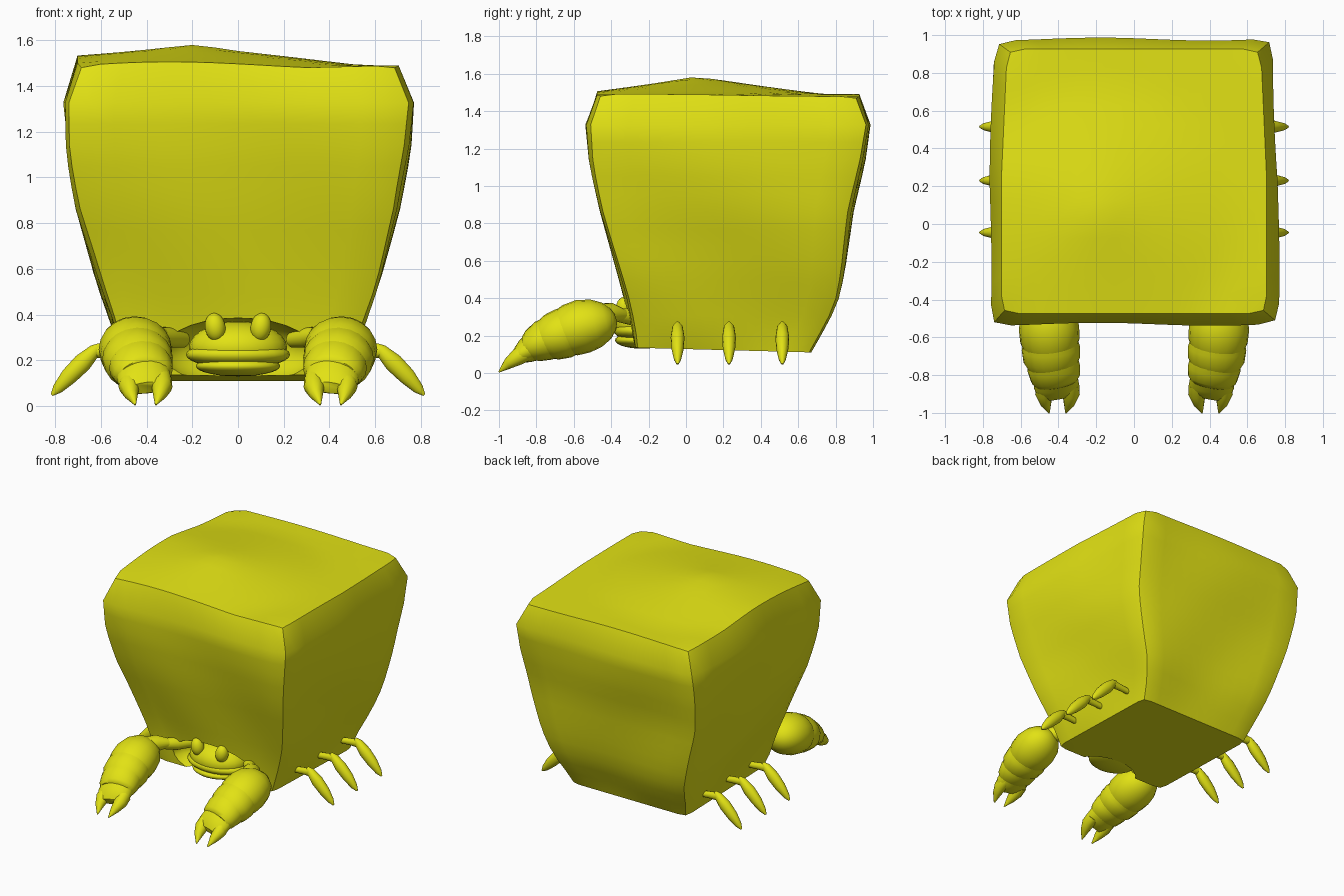
import bpy, bmesh, math
from mathutils import Vector, Matrix

if "Cube" in bpy.data.objects:
    bpy.data.objects.remove(bpy.data.objects["Cube"])

yellow = bpy.data.materials.new("yellow")
yellow.diffuse_color = (0.76, 0.76, 0.007, 1)
yellow.use_nodes = True
yellow.node_tree.nodes["Principled BSDF"].inputs["Base Color"].default_value = yellow.diffuse_color


def finish(name, bm, angle=40):
    bmesh.ops.recalc_face_normals(bm, faces=bm.faces)
    me = bpy.data.meshes.new(name)
    bm.to_mesh(me)
    bm.free()
    me.materials.append(yellow)
    ob = bpy.data.objects.new(name, me)
    bpy.context.collection.objects.link(ob)
    smooth(ob, angle)
    return ob


def smooth(ob, angle):
    bpy.ops.object.select_all(action='DESELECT')
    ob.select_set(True)
    bpy.context.view_layer.objects.active = ob
    bpy.ops.object.shade_smooth_by_angle(angle=math.radians(angle))


def ellipsoid(name, loc, radii, rot=None):
    bm = bmesh.new()
    bmesh.ops.create_uvsphere(bm, u_segments=24, v_segments=14, radius=1)
    m = Matrix.Translation(loc) @ (rot or Matrix()) @ Matrix.Diagonal((*radii, 1))
    bm.transform(m)
    return finish(name, bm, 80)


def loft(name, stations, sides=20, ref=(1, 0, 0), angle=50):
    """Elliptical tube through stations (centre, half width along ref, half height)."""
    bm = bmesh.new()
    pts = [Vector(s[0]) for s in stations]
    rings = []
    for i, (c, a, b) in enumerate(stations):
        t = (pts[min(i + 1, len(pts) - 1)] - pts[max(i - 1, 0)]).normalized()
        r = Vector(ref)
        u = (r - t * r.dot(t)).normalized()
        v = t.cross(u)
        rings.append([bm.verts.new(pts[i] + u * a * math.cos(k * math.tau / sides)
                                   + v * b * math.sin(k * math.tau / sides)) for k in range(sides)])
    for p, q in zip(rings, rings[1:]):
        for k in range(sides):
            n = (k + 1) % sides
            bm.faces.new((p[k], p[n], q[n], q[k]))
    bm.faces.new(rings[0])
    bm.faces.new(rings[-1])
    return finish(name, bm, angle)


def lookup(table, z):
    for a, b in zip(table, table[1:]):
        if z <= b[0]:
            f = max(0, (z - a[0]) / (b[0] - a[0]))
            return [p + (q - p) * f for p, q in zip(a, b)]
    return table[-1]


# Boulder shell: height, half width, front y, back y
PROFILE = [(0.12, 0.47, -0.27, 0.67), (0.36, 0.55, -0.315, 0.80), (0.53, 0.61, -0.36, 0.84),
           (0.87, 0.705, -0.455, 0.89), (1.12, 0.75, -0.51, 0.95), (1.42, 0.768, -0.54, 0.992)]
bm = bmesh.new()
bmesh.ops.create_cube(bm, size=2)
bmesh.ops.subdivide_edges(bm, edges=bm.edges[:], cuts=13, use_grid_fill=True)
for vert in bm.verts:
    u, v, w = vert.co
    z = 0.12 + 1.30 * (w + 1) / 2
    _, hw, y0, y1 = lookup(PROFILE, z)
    yc, hd = (y0 + y1) / 2, (y1 - y0) / 2
    top = w > 0.999
    s = 1.0
    if abs(u) > 0.999 and abs(v) > 0.999:
        s = 0.975                                 # soften the upright corners
    if top:
        s *= 0.915
        z = 1.485 + 0.006 * math.sin(3 * u + 2 * v)
        d = math.hypot((u + 0.27) / 1.05, (v + 0.25) / 1.0)
        z += 0.10 * max(0, 1 - d) ** 1.1          # off-centre peak
        z += 0.025 * max(0, -u) * (1 - abs(v))
        if abs(u) > 0.999 and abs(v) > 0.999:
            z -= 0.01
    x = u * hw * s * (1 - 0.045 * max(0, v) * max(0, w))
    y = yc + v * hd * s
    # gentle unevenness of the stone walls
    if abs(w) < 0.95:
        x += 0.008 * math.sin(4 * w + 3 * v) * abs(u)
        y += 0.008 * math.sin(3 * w + 4 * u) * abs(v)
    if w < -0.999:
        z = 0.135 - 0.025 * (v + 1) / 2
    vert.co = (x, y, z)
shell = finish("boulder_shell", bm, 45)

# Hollow that the head looks out of
cutter = ellipsoid("head_hollow_cutter", (0, -0.33, 0.235), (0.34, 0.24, 0.15))
mod = shell.modifiers.new("hollow", 'BOOLEAN')
mod.operation = 'DIFFERENCE'
mod.solver = 'EXACT'
mod.object = cutter
bpy.context.view_layer.objects.active = shell
bpy.ops.object.modifier_apply(modifier="hollow")
bpy.data.objects.remove(cutter)
smooth(shell, 45)

# Head: domed upper part over a flatter jaw
ellipsoid("head", (0, -0.22, 0.255), (0.215, 0.16, 0.115))
ellipsoid("upper_lip", (0, -0.235, 0.225), (0.228, 0.15, 0.06))
ellipsoid("jaw", (0, -0.235, 0.175), (0.185, 0.145, 0.045))

for side, sx in (("left", -1), ("right", 1)):
    # Eyes
    ellipsoid(side + "_eye", (sx * 0.1, -0.33, 0.345), (0.045, 0.045, 0.062),
              Matrix.Rotation(sx * 0.15, 4, 'Y'))

    # Arm joints linking the claw to the hollow
    loft(side + "_upper_arm", [((sx * 0.24, -0.20, 0.29), 0.035, 0.035),
                               ((sx * 0.30, -0.29, 0.30), 0.045, 0.045),
                               ((sx * 0.36, -0.37, 0.31), 0.035, 0.035)])
    loft(side + "_forearm", [((sx * 0.33, -0.33, 0.31), 0.035, 0.03),
                             ((sx * 0.39, -0.40, 0.32), 0.06, 0.055),
                             ((sx * 0.44, -0.48, 0.31), 0.06, 0.06)])

    # Claw plates, each tucked under the one behind it
    loft(side + "_claw_base", [
        ((sx * 0.46, -0.375, 0.295), 0.02, 0.02), ((sx * 0.46, -0.39, 0.29), 0.07, 0.06),
        ((sx * 0.46, -0.425, 0.28), 0.115, 0.10), ((sx * 0.455, -0.48, 0.266), 0.147, 0.13),
        ((sx * 0.45, -0.55, 0.25), 0.16, 0.145), ((sx * 0.445, -0.62, 0.228), 0.157, 0.14),
        ((sx * 0.44, -0.66, 0.215), 0.14, 0.125)])
    loft(side + "_claw_middle_plate", [
        ((sx * 0.445, -0.60, 0.235), 0.14, 0.13), ((sx * 0.44, -0.66, 0.21), 0.155, 0.135),
        ((sx * 0.435, -0.72, 0.19), 0.15, 0.125), ((sx * 0.43, -0.755, 0.178), 0.13, 0.105)])
    loft(side + "_claw_front_plate", [
        ((sx * 0.43, -0.70, 0.195), 0.13, 0.115), ((sx * 0.425, -0.765, 0.172), 0.14, 0.11),
        ((sx * 0.415, -0.82, 0.145), 0.13, 0.09), ((sx * 0.41, -0.845, 0.135), 0.11, 0.07)])
    loft(side + "_claw_palm", [
        ((sx * 0.415, -0.80, 0.15), 0.115, 0.085), ((sx * 0.41, -0.86, 0.115), 0.12, 0.065),
        ((sx * 0.405, -0.895, 0.092), 0.11, 0.045), ((sx * 0.40, -0.915, 0.08), 0.085, 0.028)])
    # Two pincer tips
    for label, off in (("outer", 1), ("inner", -1)):
        cx = lambda d: sx * (0.405 + off * d)
        loft(f"{side}_{label}_pincer", [
            ((cx(0.07), -0.85, 0.115), 0.045, 0.05), ((cx(0.072), -0.90, 0.085), 0.046, 0.045),
            ((cx(0.062), -0.95, 0.05), 0.03, 0.03), ((cx(0.045), -1.0, 0.006), 0.004, 0.004)], 12)

    # Three pairs of walking legs
    for i, y in enumerate((-0.045, 0.23, 0.515)):
        loft(f"{side}_leg_joint_{i + 1}", [((sx * 0.46, y, 0.225), 0.02, 0.02),
                                           ((sx * 0.57, y, 0.235), 0.022, 0.025),
                                           ((sx * 0.625, y, 0.24), 0.026, 0.03)], 12, (0, 1, 0))
        loft(f"{side}_leg_{i + 1}", [
            ((sx * 0.60, y, 0.268), 0.010, 0.010), ((sx * 0.625, y, 0.245), 0.028, 0.028),
            ((sx * 0.68, y, 0.19), 0.037, 0.042), ((sx * 0.74, y, 0.13), 0.033, 0.038),
            ((sx * 0.79, y, 0.075), 0.02, 0.024), ((sx * 0.815, y, 0.048), 0.006, 0.006)],
            14, (0, 1, 0))
